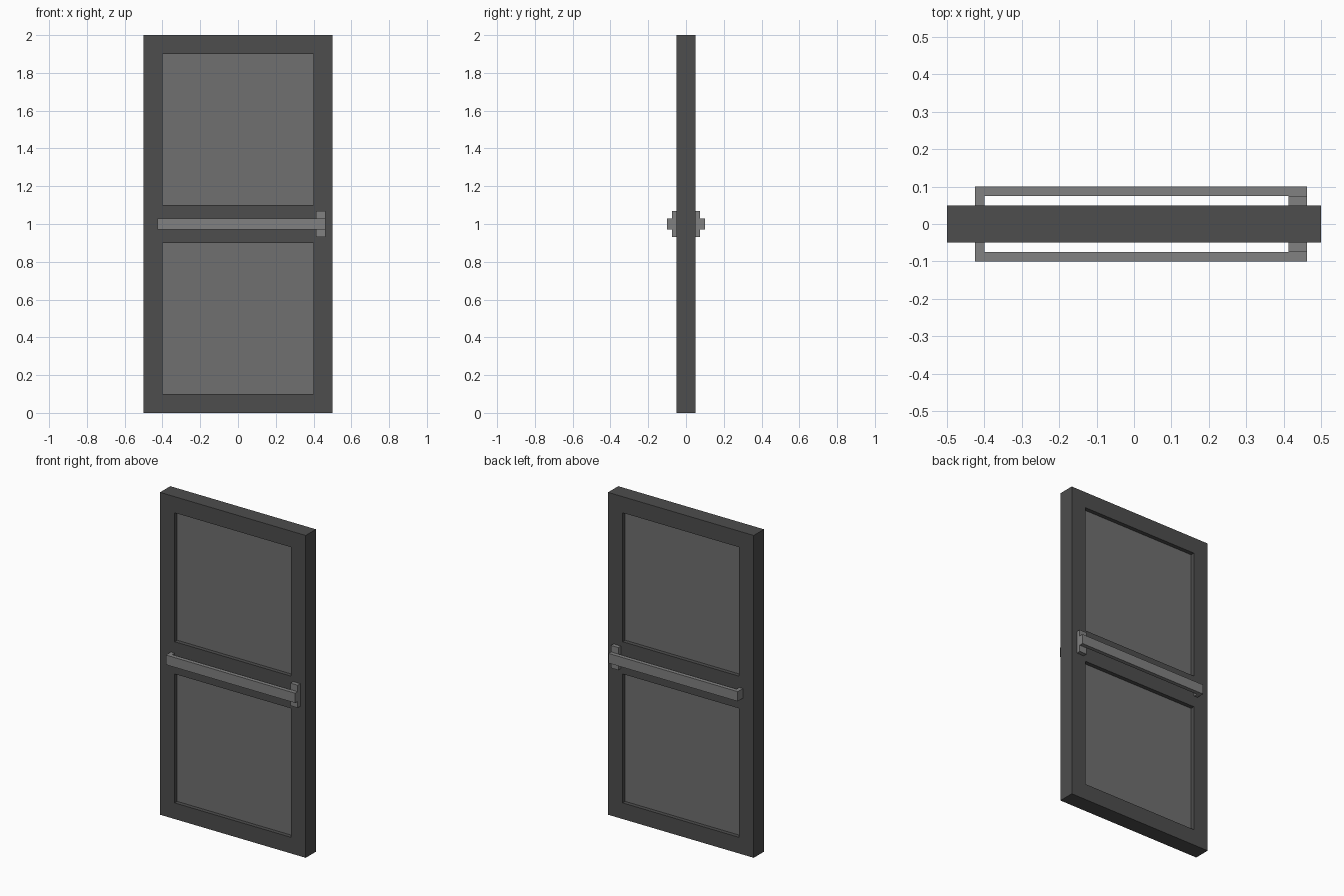
import bpy, bmesh
from mathutils import Vector

if "Cube" in bpy.data.objects:
    bpy.data.objects.remove(bpy.data.objects["Cube"])


def material(name, value):
    m = bpy.data.materials.new(name)
    m.diffuse_color = (value, value, value, 1)
    m.use_nodes = True
    m.node_tree.nodes["Principled BSDF"].inputs["Base Color"].default_value = m.diffuse_color
    return m


def prism(name, faces, depth, mat, mirror=False):
    """Extrude a flat set of polygons along depth into one closed solid."""
    bm = bmesh.new()
    for f in faces:
        bm.faces.new([bm.verts.new(p) for p in f])
    bmesh.ops.remove_doubles(bm, verts=bm.verts, dist=1e-5)
    res = bmesh.ops.extrude_face_region(bm, geom=bm.faces[:], use_keep_orig=True)
    moved = [v for v in res["geom"] if isinstance(v, bmesh.types.BMVert)]
    bmesh.ops.translate(bm, verts=moved, vec=Vector(depth))
    bmesh.ops.recalc_face_normals(bm, faces=bm.faces)
    me = bpy.data.meshes.new(name)
    bm.to_mesh(me)
    bm.free()
    me.materials.append(mat)
    ob = bpy.data.objects.new(name, me)
    bpy.context.collection.objects.link(ob)
    if mirror:
        mod = ob.modifiers.new("both_sides", "MIRROR")
        mod.use_axis = (False, True, False)
    return ob


def rect(x0, x1, z0, z1, y):
    return [(x0, y, z0), (x1, y, z0), (x1, y, z1), (x0, y, z1)]


dark = material("frame_grey", 0.075)
mid = material("panel_grey", 0.16)
metal = material("handle_grey", 0.22)

# Frame: grid of cells with the two panel openings left out
xs = [-0.5, -0.4, 0.4, 0.5]
zs = [0, 0.1, 0.9, 1.1, 1.9, 2]
cells = [rect(xs[i], xs[i + 1], zs[j], zs[j + 1], -0.05)
         for i in range(3) for j in range(5) if not (i == 1 and j in (1, 3))]
prism("door_frame", cells, (0, 0.1, 0), dark)

# Recessed panels
for name, z in (("lower_panel", 0.1), ("upper_panel", 1.1)):
    prism(name, [rect(-0.4, 0.4, z, z + 0.8, -0.025)], (0, 0.05, 0), mid)

# Push bars with their bent end, one on each side of the door
bar = [(-0.425, -0.05), (-0.425, -0.1), (0.4625, -0.1),
       (0.4625, -0.075), (-0.4, -0.075), (-0.4, -0.05)]
prism("push_bar", [[(x, y, 0.97) for x, y in bar]], (0, 0, 0.06), metal, True)

# Latch plates behind the bar ends
prism("latch_plate", [rect(0.4125, 0.4625, 0.93, 1.07, -0.075)],
      (0, 0.025, 0), metal, True)
